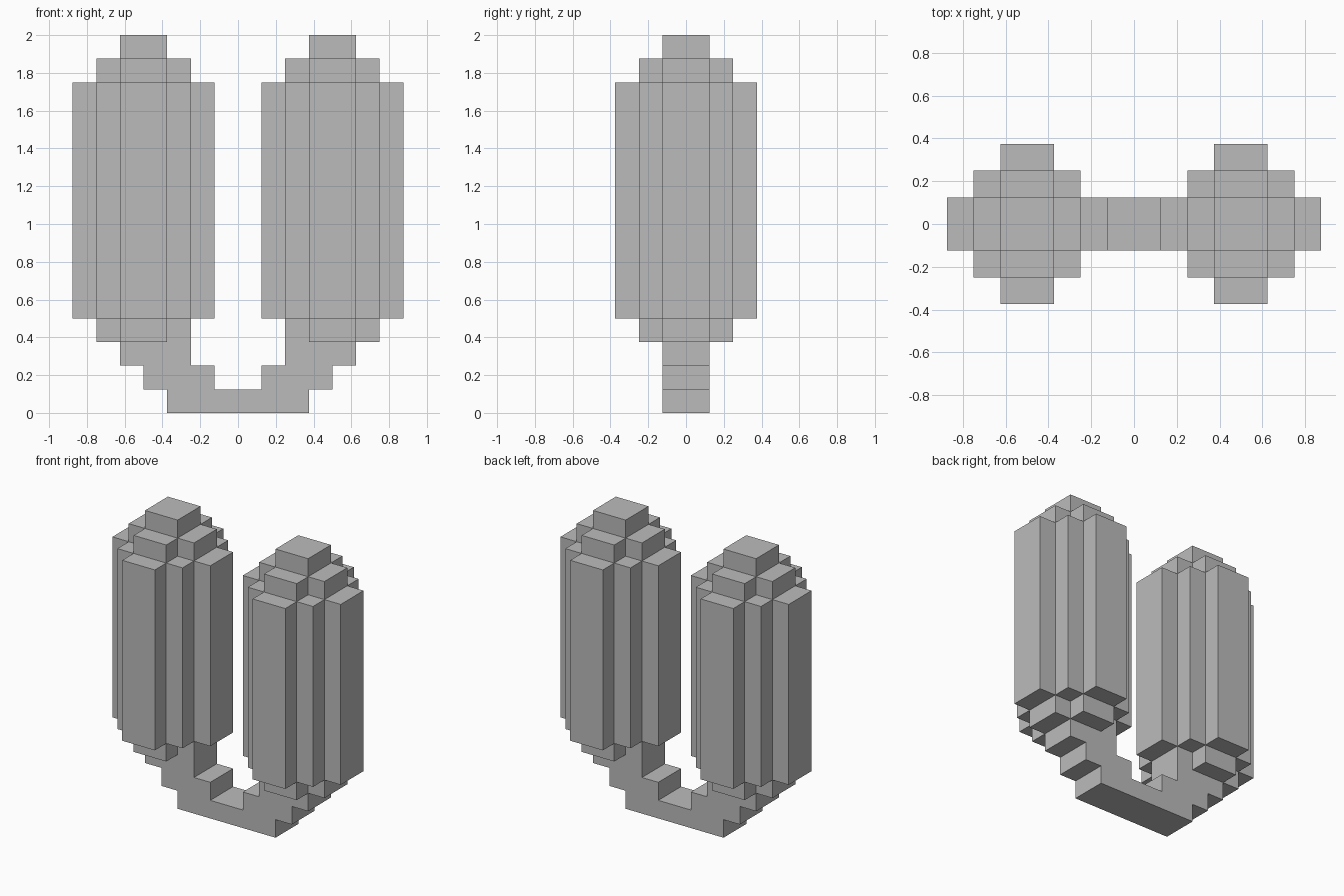
import bpy
import bmesh

U = 0.125  # edge length of one block

cube = bpy.data.objects.get("Cube")
if cube:
    bpy.data.objects.remove(cube, do_unlink=True)

grey = bpy.data.materials.new("plain grey")
grey.use_nodes = True
colour = (0.5, 0.5, 0.5, 1)
grey.diffuse_color = colour
grey.node_tree.nodes["Principled BSDF"].inputs["Base Color"].default_value = colour


def stepped_round(steps):
    """Staircase outline, counter-clockwise, reaching `steps` blocks from the centre."""
    quarter = []
    for i in range(steps):
        quarter.append((steps - i, i + 1))
        if i < steps - 1:
            quarter.append((steps - i - 1, i + 1))
    outline = []
    for _ in range(4):
        outline += quarter
        quarter = [(-y, x) for x, y in quarter]
    return outline


def extrude(bm, points, direction):
    face = bm.faces.new([bm.verts.new(p) for p in points])
    top = bmesh.ops.extrude_face_region(bm, geom=[face], use_keep_orig=True)
    verts = [v for v in top["geom"] if isinstance(v, bmesh.types.BMVert)]
    bmesh.ops.translate(bm, verts=verts, vec=direction)


def finish(bm, name):
    bmesh.ops.scale(bm, verts=bm.verts, vec=(U, U, U))
    bmesh.ops.recalc_face_normals(bm, faces=bm.faces)
    mesh = bpy.data.meshes.new(name)
    bm.to_mesh(mesh)
    bm.free()
    mesh.materials.append(grey)
    obj = bpy.data.objects.new(name, mesh)
    bpy.context.collection.objects.link(obj)
    return obj


# Two tall stepped columns: (radius, bottom, top) of each tier in blocks
tiers = [(2, 3, 4), (3, 4, 14), (2, 14, 15), (1, 15, 16)]
for side, sign in (("left", 1), ("right", -1)):
    bm = bmesh.new()
    for radius, low, high in tiers:
        extrude(bm, [(x, y, low) for x, y in stepped_round(radius)], (0, 0, high - low))
    column = finish(bm, side + "_column")
    column.location.x = sign * 4 * U

# Stepped U-shaped stem joining the columns, half profile mirrored
half = [(3, 0), (3, 1), (4, 1), (4, 2), (5, 2), (5, 3), (2, 3), (2, 2), (1, 2), (1, 1)]
profile = half + [(-x, z) for x, z in reversed(half)]
bm = bmesh.new()
extrude(bm, [(x, -1, z) for x, z in profile], (0, 2, 0))
finish(bm, "forked_stem")
